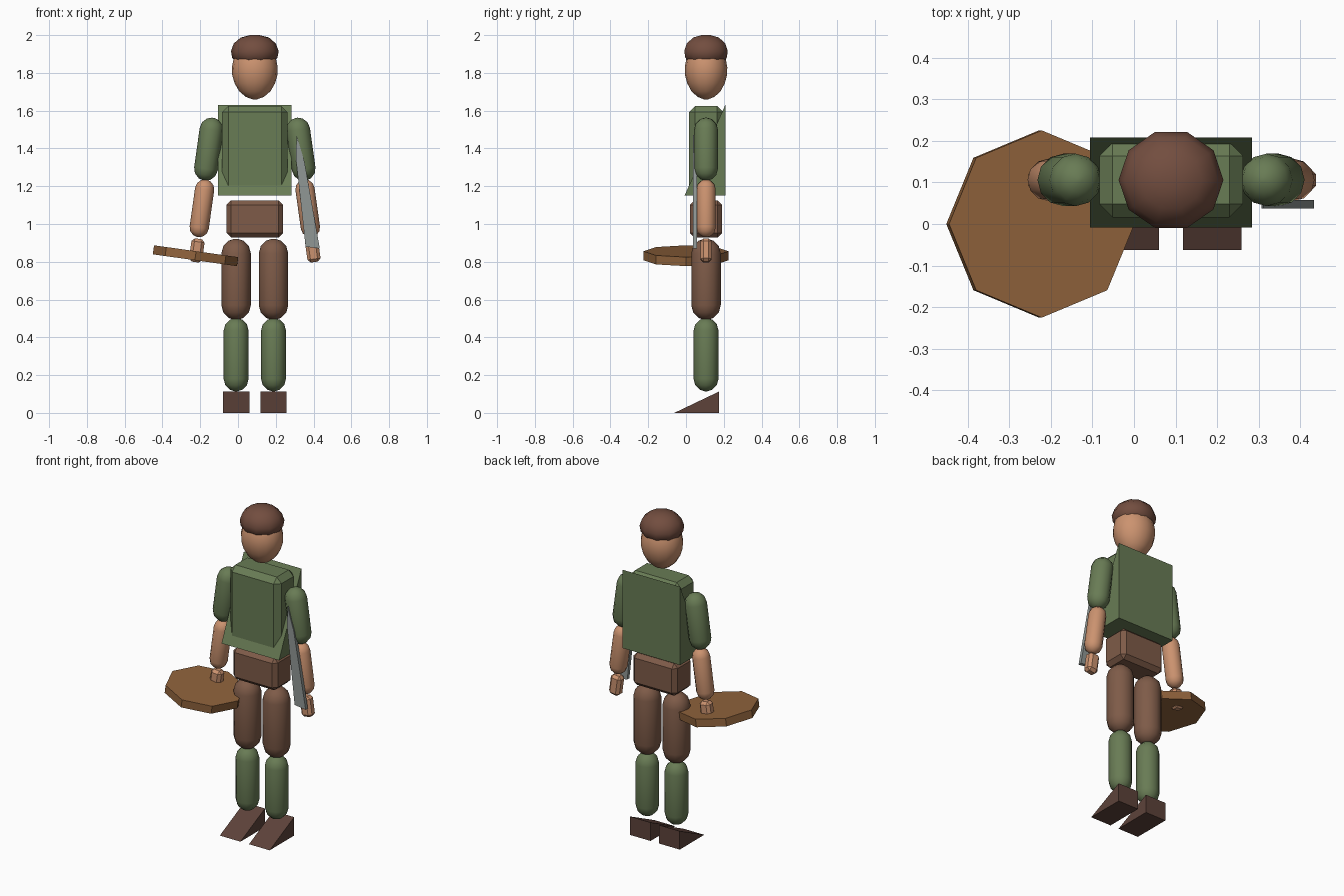
import bpy, bmesh
from math import sin, cos, pi, radians
from mathutils import Matrix, Vector

if "Cube" in bpy.data.objects:
    bpy.data.objects.remove(bpy.data.objects["Cube"])

CX, CY = 0.089, 0.106          # body axis
TILT = radians(8)              # outward lean of the arms


def material(name, r, g, b):
    m = bpy.data.materials.new(name)
    m.diffuse_color = (r, g, b, 1)
    m.use_nodes = True
    m.node_tree.nodes["Principled BSDF"].inputs["Base Color"].default_value = m.diffuse_color
    return m


GREEN = material("green_cloth", 0.14, 0.20, 0.09)
SKIN = material("skin", 0.60, 0.29, 0.16)
BROWN = material("brown_cloth", 0.21, 0.105, 0.065)
HAT = material("hat_felt", 0.17, 0.075, 0.05)
SHOE = material("shoe_leather", 0.11, 0.055, 0.042)
WOOD = material("wood", 0.28, 0.125, 0.045)
STEEL = material("steel", 0.28, 0.31, 0.30)


def finish(name, bm, mat, loc=(0, 0, 0), tilt=0, smooth=False):
    bmesh.ops.recalc_face_normals(bm, faces=bm.faces)
    bm.transform(Matrix.Translation(loc) @ Matrix.Rotation(tilt, 4, 'Y'))
    me = bpy.data.meshes.new(name)
    bm.to_mesh(me)
    bm.free()
    ob = bpy.data.objects.new(name, me)
    bpy.context.collection.objects.link(ob)
    me.materials.append(mat)
    if smooth:
        bpy.ops.object.select_all(action='DESELECT')
        ob.select_set(True)
        bpy.context.view_layer.objects.active = ob
        bpy.ops.object.shade_smooth_by_angle(angle=radians(42))
    return ob


def lathe(name, profile, mat, loc, sides=12, tilt=0, sy=1.0, smooth=True):
    """Revolve (radius, z) points, closed at both ends."""
    bm = bmesh.new()
    rings = [[bm.verts.new((r * cos(2 * pi * i / sides), sy * r * sin(2 * pi * i / sides), z))
              for i in range(sides)] for r, z in profile]
    for a, b in zip(rings, rings[1:]):
        for i in range(sides):
            j = (i + 1) % sides
            bm.faces.new((a[i], a[j], b[j], b[i]))
    bm.faces.new(rings[0])
    bm.faces.new(rings[-1])
    return finish(name, bm, mat, loc, tilt, smooth)


def capsule(name, x, z, r, length, mat, tilt=0):
    h = length / 2 - r
    angs = [radians(a) for a in (6, 30, 60, 90)]
    low = [(r * sin(a), -h - r * cos(a)) for a in angs]
    lathe(name, low + [(p, -q) for p, q in reversed(low)], mat, (x, CY, z), tilt=tilt)


def chamfer_box(name, loc, size, bevel, mat, tilt=0):
    bm = bmesh.new()
    bmesh.ops.create_cube(bm, size=1)
    bmesh.ops.scale(bm, vec=Vector(size), verts=bm.verts)
    bmesh.ops.bevel(bm, geom=bm.edges[:], offset=bevel, segments=1,
                    profile=0.5, affect='EDGES')
    finish(name, bm, mat, loc, tilt)


def prism(name, pts, axis, lo, hi, mat):
    """Extrude a flat outline along x (points are y,z) or y (points are x,z)."""
    bm = bmesh.new()
    at = (lambda p, d: (d, p[0], p[1])) if axis == 'x' else (lambda p, d: (p[0], d, p[1]))
    face = bm.faces.new([bm.verts.new(at(p, lo)) for p in pts])
    ext = bmesh.ops.extrude_face_region(bm, geom=[face])
    move = (hi - lo, 0, 0) if axis == 'x' else (0, hi - lo, 0)
    bmesh.ops.translate(bm, vec=move,
                        verts=[v for v in ext["geom"] if isinstance(v, bmesh.types.BMVert)])
    finish(name, bm, mat)


# Head and round cap
head = [(0.012, -0.14), (0.048, -0.127), (0.083, -0.097), (0.107, -0.055), (0.120, -0.01),
        (0.121, 0.03), (0.112, 0.075), (0.09, 0.115), (0.055, 0.145), (0.015, 0.16)]
lathe("head", head, SKIN, (CX, CY, 1.80), sides=16, sy=0.93)
cap = [(0.105, 1.865), (0.120, 1.88), (0.126, 1.915), (0.112, 1.955), (0.075, 1.987), (0.025, 2.0)]
lathe("cap", cap, HAT, (CX, CY, 0), sides=10, sy=0.96)

# Torso, wedge-shaped back cloth and hips
chamfer_box("torso", (CX, CY, 1.395), (0.345, 0.18, 0.46), 0.032, GREEN)
prism("back_cloth", [(-0.008, 1.15), (0.208, 1.15), (0.208, 1.63)], 'x', CX - 0.195, CX + 0.195, GREEN)
chamfer_box("hips", (CX, CY, 1.027), (0.30, 0.17, 0.197), 0.024, BROWN)

# Limbs, mirrored about the body axis
for side, s in (("left", -1), ("right", 1)):
    leg = CX + s * 0.099
    capsule(f"{side}_thigh", leg, 0.707, 0.078, 0.43, BROWN)
    capsule(f"{side}_shin", leg, 0.308, 0.066, 0.388, GREEN)
    foot = CX + s * 0.1 + 0.001 * s
    prism(f"{side}_shoe", [(-0.062, 0), (0.175, 0), (0.175, 0.113)], 'x',
          CX + s * 0.099 - 0.07, CX + s * 0.099 + 0.07, SHOE)
    lean = -s * TILT
    capsule(f"{side}_upper_arm", CX + s * 0.244, 1.396, 0.063, 0.336, GREEN, lean)
    capsule(f"{side}_forearm", CX + s * 0.280, 1.083, 0.051, 0.308, SKIN, lean)
    chamfer_box(f"{side}_hand", (CX + s * 0.307, CY, 0.86), (0.07, 0.06, 0.124), 0.016, SKIN, lean)

# Eight-sided shield held flat below the left hand
lathe("shield", [(0.225, -0.024), (0.225, 0.024)], WOOD, (-0.225, 0, 0.832),
      sides=8, tilt=TILT, smooth=False)

# Blade held point-up in the right hand
prism("blade", [(0.31, 1.47), (0.352, 1.33), (0.433, 0.87), (0.358, 0.88), (0.306, 1.35)],
      'y', 0.037, 0.058, STEEL)
